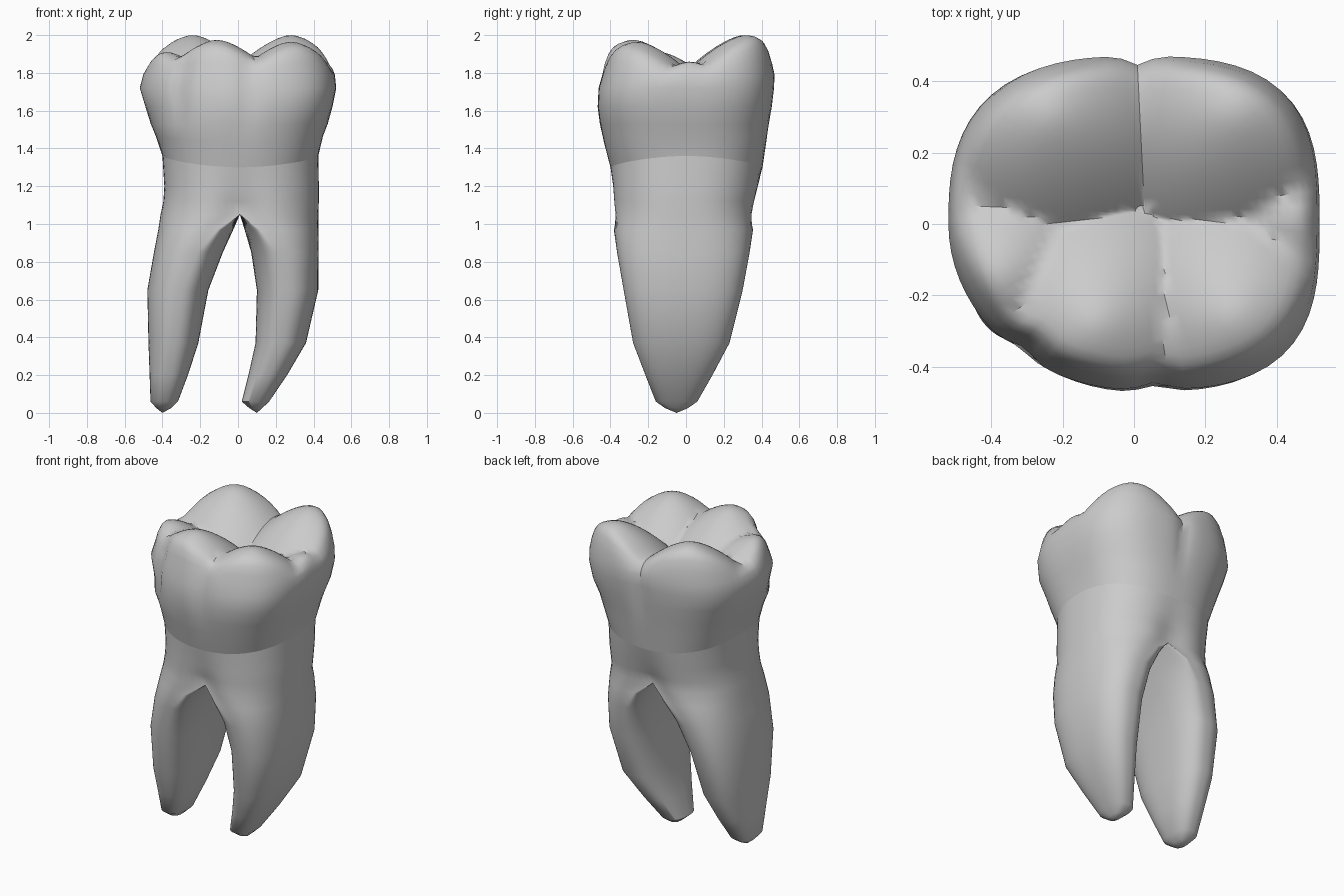
import bpy, bmesh
from math import sin, cos, pi, exp, sqrt, hypot, radians
from mathutils import Vector

if "Cube" in bpy.data.objects:
    bpy.data.objects.remove(bpy.data.objects["Cube"])

N = 72  # points per ring (multiple of 4)


def ring(z, xl, xr, yf, yb, cx=0.01, exps=(2.5,) * 4, pinch=0.0, dent=0.0, wave=0.0):
    """Rounded outline; exps = exponent for back-right, back-left, front-left, front-right."""
    pts, cy = [], (yf + yb) / 2
    for k in range(N):
        t = 2 * pi * k / N
        c, s = cos(t), sin(t)
        n = exps[min(3, int(4 * k / N))]
        r = (abs(c) ** n + abs(s) ** n) ** (-1 / n)
        x = cx + c * r * ((xr - cx) if c > 0 else (cx - xl))
        y = cy + s * r * (yb - yf) / 2
        y *= 1 - pinch * exp(-((x - 0.01) / 0.11) ** 2)
        f = 1
        for gx, gy, w, d in GROOVES:
            f -= dent * d * exp(-(hypot(x - gx, y - gy) / w) ** 2)
        pts.append(Vector((x * f if dent else x, y * f, z + wave * cos(2 * t))))
    return pts


# vertical grooves on the crown wall: x, y, width, depth
GROOVES = [(0.06, -0.46, 0.05, 0.045), (0.01, 0.46, 0.04, 0.05), (-0.31, -0.35, 0.05, 0.05)]
# cusps and marginal ridges: x, y, height
CUSPS = [(-0.24, 0.31, 2.0), (0.28, 0.32, 2.0), (-0.11, -0.28, 1.975), (0.28, -0.26, 1.965),
         (-0.38, -0.14, 1.91), (0.45, 0.02, 1.86), (-0.46, 0.10, 1.83)]


def chew_height(x, y):
    best = 0
    for cx, cy, h in CUSPS:
        d = hypot(x - cx, y - cy)
        best = max(best, h - 0.35 * (sqrt(d * d + 0.0025) - 0.05) - d * d)
    return best


def loft(bm, rings, tip=None):
    rows = [[bm.verts.new(p) for p in r] for r in rings]
    for a, b in zip(rows, rows[1:]):
        for i in range(N):
            j = (i + 1) % N
            bm.faces.new((a[i], a[j], b[j], b[i]))
    if tip is not None:
        v = bm.verts.new(tip)
        for i in range(N):
            bm.faces.new((rows[-1][i], rows[-1][(i + 1) % N], v))


def finish(bm, name, angle):
    bmesh.ops.remove_doubles(bm, verts=bm.verts, dist=0.0001)
    bmesh.ops.recalc_face_normals(bm, faces=bm.faces)
    me = bpy.data.meshes.new(name)
    bm.to_mesh(me)
    bm.free()
    ob = bpy.data.objects.new(name, me)
    bpy.context.collection.objects.link(ob)
    bpy.ops.object.select_all(action='DESELECT')
    ob.select_set(True)
    bpy.context.view_layer.objects.active = ob
    bpy.ops.object.shade_smooth_by_angle(angle=radians(angle))


NECK = dict(z=1.33, xl=-0.40, xr=0.425, yf=-0.40, yb=0.405, wave=0.03)

# crown wall, bulging upward from the neck
corner = (3.0, 2.7, 2.0, 3.0)
mid = (2.7, 2.6, 2.3, 2.7)
wall = [ring(**NECK),
        ring(1.45, -0.435, 0.45, -0.435, 0.425, exps=mid, wave=0.015),
        ring(1.53, -0.462, 0.475, -0.457, 0.44, exps=mid, dent=0.3),
        ring(1.62, -0.49, 0.50, -0.47, 0.455, exps=corner, dent=0.8),
        ring(1.72, -0.52, 0.52, -0.465, 0.467, exps=corner, dent=1),
        ring(1.79, -0.502, 0.513, -0.445, 0.47, exps=corner, dent=1.1)]

# chewing surface: shrinking rings draped over the cusps
pit = Vector((0.03, 0.03, 0))
top = []
for s, m in [(0.975, 0.5), (0.94, 0.83), (0.90, 0.97)] + [(0.85 - 0.05 * i, 1) for i in range(17)]:
    row = []
    for p in wall[-1]:
        q = pit.lerp(p, s)
        row.append(Vector((q.x, q.y, 1.79 + m * (chew_height(q.x, q.y) - 1.79))))
    top.append(row)
bm = bmesh.new()
loft(bm, wall + top, Vector((0.03, 0.03, chew_height(0.03, 0.03))))
finish(bm, "crown", 40)

# root trunk between neck and fork
bm = bmesh.new()
loft(bm, [ring(**NECK),
          ring(1.20, -0.39, 0.428, -0.395, 0.39, pinch=0.03),
          ring(1.12, -0.395, 0.428, -0.395, 0.375, pinch=0.07),
          ring(1.05, -0.41, 0.425, -0.392, 0.365, pinch=0.12)])

# two roots: z, outer x, inner x, front y, back y, position of the middle
left = [(1.05, -0.41, 0.01, -0.392, 0.365, 0), (0.97, -0.422, -0.025, -0.382, 0.355, 0.22),
        (0.85, -0.445, -0.08, -0.365, 0.337, 0.38), (0.65, -0.48, -0.157, -0.33, 0.30, 0.45),
        (0.37, -0.474, -0.21, -0.28, 0.23, 0.5), (0.20, -0.468, -0.265, -0.215, 0.14, 0.5),
        (0.06, -0.463, -0.318, -0.16, 0.06, 0.5), (0.025, -0.432, -0.355, -0.11, 0.01, 0.5)]
right = [(1.05, 0.425, 0.01, -0.392, 0.365, 0), (0.97, 0.425, 0.035, -0.382, 0.355, 0.22),
         (0.85, 0.427, 0.07, -0.365, 0.337, 0.38), (0.65, 0.425, 0.10, -0.33, 0.30, 0.45),
         (0.37, 0.36, 0.093, -0.28, 0.23, 0.5), (0.20, 0.26, 0.055, -0.215, 0.14, 0.5),
         (0.06, 0.165, 0.02, -0.16, 0.06, 0.5), (0.025, 0.128, 0.06, -0.11, 0.01, 0.5)]
for data, tip in ((left, (-0.40, -0.05, 0)), (right, (0.10, -0.05, 0))):
    rings = []
    for z, xo, xi, yf, yb, k in data:
        cx = xi + k * (xo - xi)
        rings.append(ring(z, min(xo, xi), max(xo, xi), yf, yb, cx=cx,
                          pinch=0.12 if z == 1.05 else 0))
    loft(bm, rings, Vector(tip))
finish(bm, "roots", 45)
